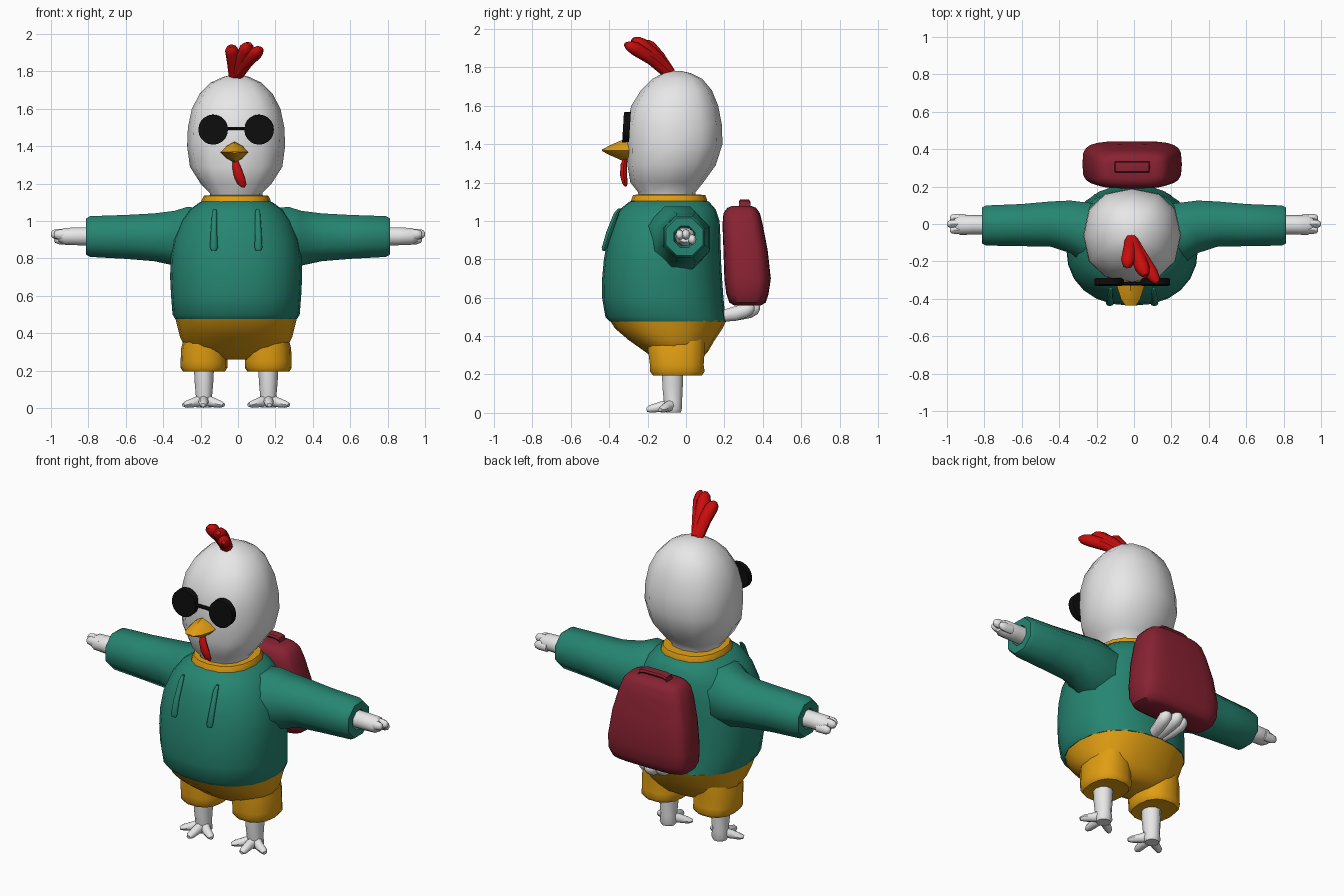
import bpy, bmesh, math
from mathutils import Vector


def material(name, rgb):
    m = bpy.data.materials.new(name)
    m.diffuse_color = (*rgb, 1)
    return m


WHITE = material("white feathers", (0.80, 0.80, 0.80))
GREEN = material("green cloth", (0.019, 0.235, 0.165))
YELLOW = material("golden yellow", (0.75, 0.34, 0.006))
RED = material("bright red", (0.60, 0.004, 0.004))
MAROON = material("maroon cloth", (0.25, 0.016, 0.032))
BLACK = material("black", (0.004, 0.004, 0.004))
X, Y, Z = Vector((1, 0, 0)), Vector((0, 1, 0)), Vector((0, 0, 1))
CX = -0.01  # middle of the body


def loft(name, rings, mat, u=None, v=None, n=12, power=2.0, turn=0.0, angle=45):
    """Skin superellipse rings (x, y, z, radius along u, radius along v)."""
    if u is None:
        d = (Vector(rings[-1][:3]) - Vector(rings[0][:3])).normalized()
        u = d.cross(Z if abs(d.z) < 0.9 else Y).normalized()
        v = d.cross(u)
    bm = bmesh.new()
    loops = []
    for x, y, z, a, b in rings:
        loop = []
        for i in range(n):
            t = 2 * math.pi * i / n + turn
            c, s = math.cos(t), math.sin(t)
            c = math.copysign(abs(c) ** (2 / power), c)
            s = math.copysign(abs(s) ** (2 / power), s)
            loop.append(bm.verts.new(Vector((x, y, z)) + u * a * c + v * b * s))
        loops.append(loop)
    for lo, hi in zip(loops, loops[1:]):
        for i in range(n):
            j = (i + 1) % n
            bm.faces.new((lo[i], lo[j], hi[j], hi[i]))
    bm.faces.new(loops[0][::-1])
    bm.faces.new(loops[-1])
    bmesh.ops.recalc_face_normals(bm, faces=bm.faces)
    me = bpy.data.meshes.new(name)
    bm.to_mesh(me)
    bm.free()
    ob = bpy.data.objects.new(name, me)
    bpy.context.collection.objects.link(ob)
    me.materials.append(mat)
    bpy.ops.object.select_all(action='DESELECT')
    ob.select_set(True)
    bpy.context.view_layer.objects.active = ob
    bpy.ops.object.shade_smooth_by_angle(angle=math.radians(angle))
    return ob


def upright(name, rows, mat, **kw):
    """Loft from rows of (z, half width, front y, back y) on the body middle."""
    rings = [(CX, (f + b) / 2, z, w, (b - f) / 2) for z, w, f, b in rows]
    return loft(name, rings, mat, X, Y, **kw)


# Head and neck
upright("head", [(1.10, .14, -.24, .05), (1.15, .14, -.25, .05), (1.20, .19, -.29, .09),
                 (1.29, .247, -.305, .155), (1.40, .262, -.31, .19), (1.50, .258, -.31, .187),
                 (1.60, .237, -.285, .168), (1.68, .195, -.235, .135), (1.74, .135, -.175, .085),
                 (1.77, .07, -.12, .025), (1.78, .03, -.08, -.02)], WHITE, n=12, power=2.35)
upright("collar", [(1.08, .185, -.29, .11), (1.11, .185, -.285, .11), (1.135, .172, -.275, .10),
                   (1.138, .14, -.25, .06)], YELLOW, n=16, power=2.3)

# Sweater body
upright("sweater", [(.475, .325, -.395, .21), (.50, .34, -.42, .205), (.60, .348, -.437, .195),
                    (.70, .353, -.437, .188), (.80, .35, -.428, .182), (.90, .335, -.41, .18),
                    (1.0, .295, -.38, .175), (1.06, .25, -.345, .155), (1.10, .195, -.295, .12),
                    (1.11, .17, -.27, .09)], GREEN, n=24, power=2.25)

# Shorts: hips, then a leg on each side
upright("shorts_hips", [(.48, .325, -.395, .21), (.44, .315, -.37, .19), (.38, .30, -.30, .15),
                        (.32, .27, -.215, .115), (.28, .20, -.16, .08), (.26, .12, -.12, .04)],
        YELLOW, n=20, power=2.25)

for side, s in (("right", -1), ("left", 1)):
    x = CX + s * .172
    loft(side + "_shorts_leg", [(x, -.05, .40, .10, .15), (x, -.05, .32, .122, .15),
                                (x, -.048, .25, .125, .143), (x, -.045, .215, .125, .145),
                                (x, -.045, .195, .112, .13), (x, -.045, .20, .07, .08)],
         YELLOW, X, Y, n=14, power=2.4)

    # Shank and splayed toes
    loft(side + "_shank", [(x, -.07, .24, .055, .058), (x, -.07, .14, .05, .056),
                           (x, -.068, .06, .043, .05), (x, -.065, .02, .05, .045),
                           (x, -.065, .003, .04, .04)], WHITE, X, Y, n=10)
    for toe, dx, y in (("inner", -s * .10, -.145), ("middle", s * .005, -.205),
                       ("outer", s * .105, -.135)):
        loft(f"{side}_{toe}_toe", [(x, -.06, .045, .03, .035), (x + dx * .5, (y - .07) / 2, .03, .026, .026),
                                   (x + dx * .88, y + .015, .02, .022, .019),
                                   (x + dx * 1.05, y, .016, .012, .010)], WHITE, n=8)

    # Sleeve with an eight sided cuff
    loft(side + "_sleeve", [(s * .18, -.05, .90, .17, .18), (s * .27, -.045, .905, .175, .185),
                            (s * .34, -.015, .908, .152, .158), (s * .45, 0, .913, .13, .138),
                            (s * .60, -.006, .915, .122, .127), (s * .79, -.008, .917, .116, .118),
                            (s * .812, -.008, .917, .105, .105), (s * .812, -.008, .917, .06, .06),
                            (s * .77, -.008, .917, .05, .05)],
         GREEN, Y, Z, n=8, power=2, turn=math.pi / 8, angle=50)

    # Hand with feather fingers
    loft(side + "_hand", [(s * .76, -.005, .918, .052, .052), (s * .86, -.005, .918, .052, .05),
                          (s * .93, -.005, .918, .053, .047), (s * .96, -.005, .918, .035, .03)],
         WHITE, Y, Z, n=10)
    for k, (dy, dz, tip) in enumerate(((-.032, .012, .985), (0, .015, 1.0), (.032, -.012, .985))):
        loft(f"{side}_finger_{k + 1}", [(s * .90, dy, .915 + dz, .022, .028),
                                        (s * (tip - .03), dy, .915 + dz, .022, .028),
                                        (s * (tip - .008), dy, .915 + dz, .017, .02),
                                        (s * tip, dy, .915 + dz, .007, .009)], WHITE, Y, Z, n=8)

    # Drawstring hanging on the chest
    x = CX + s * .115
    loft(side + "_drawstring", [(x, -.345, 1.065, .008, .008), (x, -.362, 1.04, .014, .014),
                                (x + s * .004, -.40, .94, .017, .016), (x + s * .004, -.425, .86, .021, .014),
                                (x + s * .004, -.427, .843, .014, .008)], GREEN, X, Y, n=8)

    # Dark round lens
    x = CX + s * .123
    loft(side + "_lens", [(x, -.292, 1.49, .079, .079), (x, -.328, 1.487, .079, .079)],
         BLACK, X, (Z + Y * .06).normalized(), n=20)
loft("glasses_bridge", [(CX - .08, -.318, 1.495, .01, .01), (CX + .08, -.318, 1.495, .01, .01)],
     BLACK, Y, Z, n=6)

# Beak and wattle
loft("beak", [(CX - .008, -.28, 1.368, .075, .058), (CX - .008, -.33, 1.368, .074, .055),
              (CX - .008, -.40, 1.368, .052, .024), (CX - .008, -.437, 1.368, .028, .004)],
     YELLOW, X, Z, n=8, power=1.25, angle=30)
loft("wattle", [(-.015, -.315, 1.33, .012, .012), (-.008, -.325, 1.29, .023, .017),
                (.008, -.325, 1.235, .029, .018), (.022, -.318, 1.195, .023, .014),
                (.028, -.315, 1.18, .008, .006)], RED, X, Y, n=8)

# Comb: three lobes sweeping forward from one root
for k, (x, y, z, r) in enumerate(((-.035, -.215, 1.925, .034), (.055, -.26, 1.935, .036),
                                  (.112, -.295, 1.912, .033))):
    rx, ry, rz = -.015, -.085, 1.765
    mid = [(rx + (x - rx) * t, ry + (y - ry) * t, rz + (z - rz) * t + .015 * math.sin(math.pi * t))
           for t in (0, .45, .85, 1.0, 1.1)]
    loft(f"comb_lobe_{k + 1}", [(*p, r * f, r * f) for p, f in zip(mid, (1, 1.05, 1.1, .85, .35))],
         RED, n=8)

# Backpack with carry handle
upright("backpack", [(.56, .20, .25, .39), (.575, .245, .225, .415), (.62, .266, .21, .43),
                     (.70, .265, .20, .442), (.85, .245, .195, .425), (.98, .212, .19, .40),
                     (1.04, .19, .195, .385), (1.068, .165, .215, .365), (1.078, .13, .24, .34)],
        MAROON, n=24, power=4)
arch = [(-.095, 1.06), (-.09, 1.092), (-.06, 1.10), (.06, 1.10), (.09, 1.092), (.095, 1.06)]
loft("backpack_handle", [(CX + dx, .305, z, .03, .013) for dx, z in arch], MAROON, Y,
     (Z + X * .01).normalized(), n=8, power=3)

# Tail tuft below the backpack
for k, dx in enumerate((-.055, 0, .055)):
    y = .385 - abs(dx) * .5
    loft(f"tail_feather_{k + 1}", [(CX + dx * .4, .16, .50, .03, .03), (CX + dx * .8, .26, .518, .036, .04),
                                   (CX + dx, y - .045, .535, .037, .042), (CX + dx, y - .012, .543, .028, .03),
                                   (CX + dx, y, .546, .01, .01)], WHITE, X, Z, n=10)
